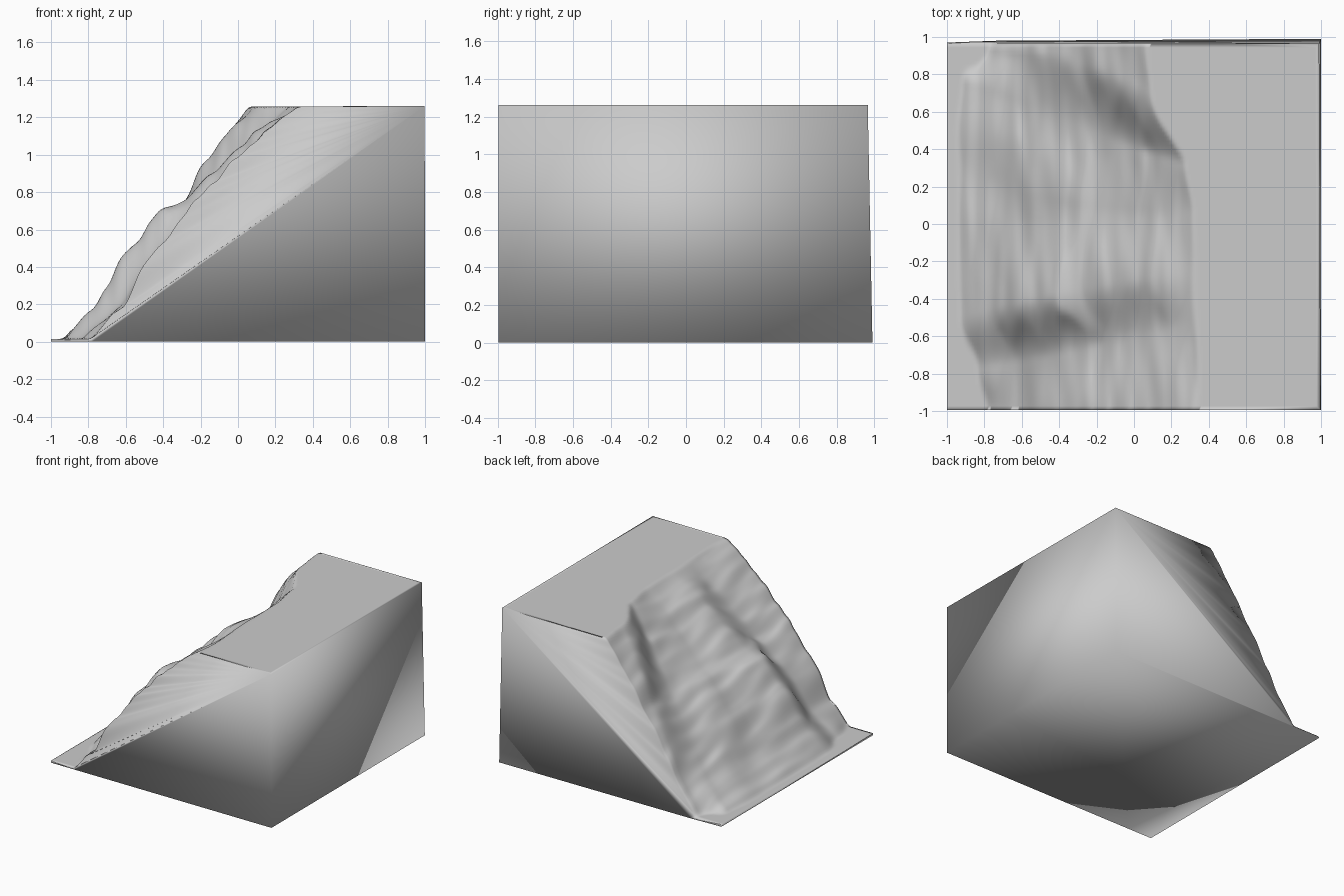
import bpy, bmesh
from mathutils import Vector, noise

if "Cube" in bpy.data.objects:
    bpy.data.objects.remove(bpy.data.objects["Cube"])

FRONT, BACK, TOP, FOOT = -0.995, 0.965, 1.26, 0.015
COLUMNS, ROWS = 110, 90
CLIFF_END = 0.37

# Cliff contours: for each y, the x position at each of these heights
LEVELS = (FOOT, 0.2, 0.45, 0.57, 0.7, 0.76, 0.95, 1.12, 1.258)
CONTOURS = (
    (-1.0, (-.77, -.62, -.48, -.37, -.26, -.22, -.04, .14, .33)),
    (-.67, (-.83, -.63, -.45, -.34, -.20, -.15, .02, .18, .33)),
    (-.34, (-.94, -.75, -.61, -.52, -.43, -.28, -.08, .08, .32)),
    (0.10, (-.93, -.71, -.52, -.41, -.29, -.20, -.01, .15, .32)),
    (0.50, (-.90, -.68, -.47, -.37, -.24, -.17, .00, .13, .26)),
    (0.85, (-.77, -.64, -.50, -.43, -.34, -.27, -.17, -.06, .09)),
    (1.0, (-.73, -.62, -.47, -.40, -.33, -.27, -.16, -.05, .06)),
)


def contour_at(y):
    """Blend the two neighbouring contours smoothly."""
    for (ya, a), (yb, b) in zip(CONTOURS, CONTOURS[1:]):
        if y <= yb:
            t = (y - ya) / (yb - ya)
            t = t * t * (3 - 2 * t)
            return [p + (q - p) * t for p, q in zip(a, b)]
    return CONTOURS[-1][1]


def profile_height(x, xs):
    if x <= xs[0]:
        return LEVELS[0]
    for i in range(len(xs) - 1):
        if x <= xs[i + 1]:
            t = (x - xs[i]) / (xs[i + 1] - xs[i])
            return LEVELS[i] + (LEVELS[i + 1] - LEVELS[i]) * t
    return LEVELS[-1]


def height(x, y):
    """Eroded cliff: ridges splay outwards downhill, noise roughens them."""
    splay = 0.6 if y < 0 else 1.2
    xs = contour_at(y * (1 + splay * (x + 0.25) * (1 - y * y)))
    shift = 0.024 * noise.noise(Vector((x * 6, y * 2, 1)))
    shift += 0.02 * noise.noise(Vector((x * 14, y * 3, 4)))
    steps = (-0.015, 0, 0.015)
    return sum(profile_height(x + shift + s, xs) for s in steps) / len(steps)


bm = bmesh.new()


def vert(x, y, z):
    return bm.verts.new((x, y, z))


def face(*verts):
    bm.faces.new(verts)


# Eroded slope as a fine grid
grid = []
row_ys = [FRONT + (BACK - FRONT) * j / ROWS for j in range(ROWS + 1)]
for i in range(COLUMNS + 1):
    x = -1 + (CLIFF_END + 1) * i / COLUMNS
    grid.append([vert(x, y, height(x, y)) for y in row_ys])
for a, b in zip(grid, grid[1:]):
    for j in range(ROWS):
        face(a[j], b[j], b[j + 1], a[j + 1])

# Flat plateau with a narrow rim
brink = grid[-1]
top_front, top_back = vert(0.998, FRONT, TOP), vert(0.99, BACK, TOP)
in_front, in_back = vert(0.975, row_ys[1], TOP), vert(0.97, row_ys[-2], TOP)
face(in_front, in_back, *reversed(brink[1:-1]))
face(brink[0], top_front, in_front, brink[1])
face(brink[-1], top_back, in_back, brink[-2])
face(in_front, top_front, top_back, in_back)


def side_wall(j, y_left, y_right, toe_x, top):
    """Wall fanned out below one edge of the slope."""
    corner = vert(-1, y_left, 0)
    toe = vert(toe_x, (y_left + y_right) / 2, 0)
    base = vert(1, y_right, 0)
    edge = [column[j] for column in grid]
    k = max(i for i, v in enumerate(edge) if v.co.x <= toe_x)
    face(corner, toe, edge[0])
    for i, (a, b) in enumerate(zip(edge, edge[1:])):
        face(toe if i < k else top, a, b)
    face(toe, edge[k], top)
    face(toe, base, top)
    return corner, toe, base


# Front and back walls, right wall, low left edge and underside
corner_f, toe_f, base_f = side_wall(0, FRONT, FRONT, -0.78, top_front)
corner_b, toe_b, base_b = side_wall(-1, 0.97, 0.99, -0.73, top_back)
face(base_f, top_back, top_front)
face(base_f, base_b, top_back)
face(corner_f, *grid[0], corner_b)
face(corner_f, toe_f, base_f, base_b, toe_b, corner_b)

bmesh.ops.recalc_face_normals(bm, faces=bm.faces)
for f in bm.faces:
    f.smooth = True

mesh = bpy.data.meshes.new("cliff_block")
bm.to_mesh(mesh)
bm.free()
cliff = bpy.data.objects.new("cliff_block", mesh)
bpy.context.collection.objects.link(cliff)

# Plain stone colour
stone = bpy.data.materials.new("light_grey_stone")
stone.use_nodes = True
colour = (0.6, 0.6, 0.6, 1)
stone.diffuse_color = colour
stone.node_tree.nodes["Principled BSDF"].inputs["Base Color"].default_value = colour
mesh.materials.append(stone)
